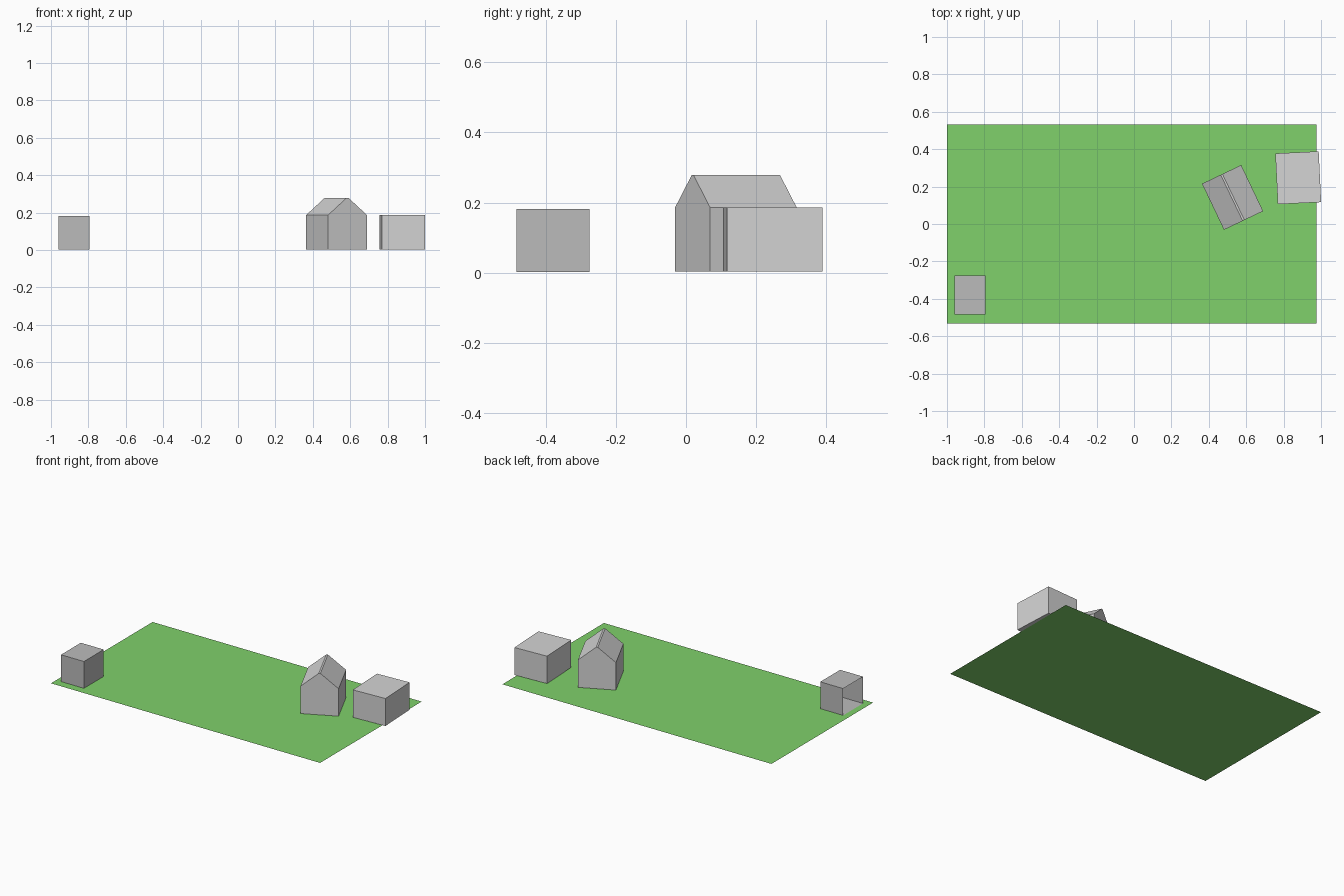
import bpy
import bmesh
import math

cube = bpy.data.objects.get("Cube")
if cube:
    bpy.data.objects.remove(cube, do_unlink=True)


def material(name, color):
    m = bpy.data.materials.new(name)
    m.use_nodes = True
    m.diffuse_color = (*color, 1)
    bsdf = next(n for n in m.node_tree.nodes if n.type == "BSDF_PRINCIPLED")
    bsdf.inputs["Base Color"].default_value = (*color, 1)
    return m


grass = material("grass green", (0.215, 0.64, 0.145))
light_grey = material("light grey", (0.66, 0.66, 0.66))
mid_grey = material("mid grey", (0.50, 0.50, 0.50))


def finish(name, bm, mat, location, angle=0):
    mesh = bpy.data.meshes.new(name)
    bm.to_mesh(mesh)
    bm.free()
    mesh.materials.append(mat)
    ob = bpy.data.objects.new(name, mesh)
    ob.location = location
    ob.rotation_euler.z = math.radians(angle)
    bpy.context.collection.objects.link(ob)
    return ob


def building(name, profile, depth, mat, location, angle=0, open_left=False):
    """Extrude an x/z outline along y; optionally leave the -x wall out."""
    bm = bmesh.new()
    face = bm.faces.new([bm.verts.new((x, -depth / 2, z)) for x, z in profile])
    ext = bmesh.ops.extrude_face_region(bm, geom=[face], use_keep_orig=True)
    moved = [g for g in ext["geom"] if isinstance(g, bmesh.types.BMVert)]
    bmesh.ops.translate(bm, verts=moved, vec=(0, depth, 0))
    bmesh.ops.recalc_face_normals(bm, faces=bm.faces)
    if open_left:
        wall = [f for f in bm.faces if f.normal.x < -0.9]
        bmesh.ops.delete(bm, geom=wall, context="FACES_ONLY")
    return finish(name, bm, mat, location, angle)


def box_profile(width, height):
    w = width / 2
    return [(-w, 0), (w, 0), (w, height), (-w, height)]


# Flat lawn
bm = bmesh.new()
bmesh.ops.create_grid(bm, x_segments=1, y_segments=1, size=0.5)
bmesh.ops.scale(bm, verts=bm.verts, vec=(1.975, 1.065, 1))
finish("lawn", bm, grass, (-0.0125, 0, 0))

# Small shed, open on one side
building("open_shed", box_profile(0.168, 0.178), 0.208, mid_grey,
         (-0.877, -0.379, 0.003), open_left=True)

# Flat-roofed block overhanging the lawn edge
building("flat_roof_block", box_profile(0.232, 0.182), 0.272, light_grey,
         (0.878, 0.247, 0.004), 2.8)

# Gabled house with a narrow flat ridge
W, EAVE, RIDGE, CAP = 0.116, 0.182, 0.275, 0.005
gable = [(-W, 0), (W, 0), (W, EAVE), (CAP, RIDGE), (-CAP, RIDGE), (-W, EAVE)]
building("gabled_house", gable, 0.273, light_grey, (0.527, 0.142, 0.004), 25.5)
